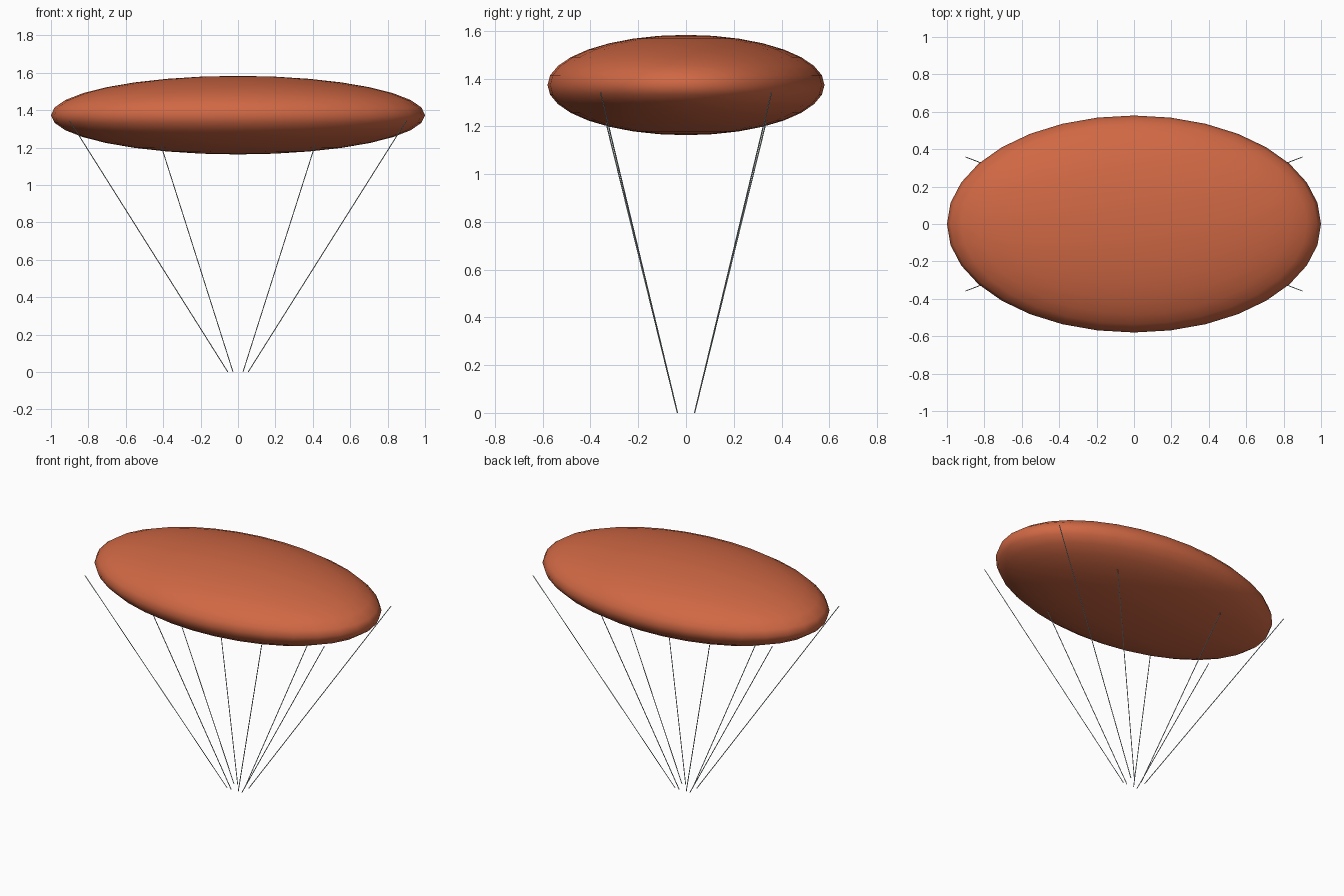
import bpy
from mathutils import Vector

cube = bpy.data.objects.get("Cube")
if cube:
    bpy.data.objects.remove(cube, do_unlink=True)


def material(name, colour):
    mat = bpy.data.materials.new(name)
    mat.use_nodes = True
    mat.diffuse_color = colour
    mat.node_tree.nodes["Principled BSDF"].inputs["Base Color"].default_value = colour
    return mat


canopy_red = material("canopy_terracotta", (0.63, 0.138, 0.058, 1))
line_grey = material("line_pale_grey", (0.55, 0.65, 0.68, 1))

# Canopy: flattened smooth ellipsoid
bpy.ops.mesh.primitive_uv_sphere_add(segments=32, ring_count=16, radius=1,
                                     location=(0, 0, 1.373))
canopy = bpy.context.object
canopy.name = "canopy"
canopy.scale = (1, 0.58, 0.21)
bpy.ops.object.transform_apply(location=False, rotation=False, scale=True)
bpy.ops.object.shade_smooth()
canopy.data.materials.append(canopy_red)


# Suspension lines: thin rods fanning up to the canopy
def rod(name, start, end, radius=0.0026):
    start, end = Vector(start), Vector(end)
    span = end - start
    bpy.ops.mesh.primitive_cylinder_add(vertices=6, radius=radius, depth=span.length,
                                        location=(start + end) / 2)
    obj = bpy.context.object
    obj.name = name
    obj.rotation_euler = span.to_track_quat("Z", "Y").to_euler()
    bpy.ops.object.shade_smooth_by_angle()
    obj.data.materials.append(line_grey)


lines = {
    "outer": ((0.055, 0.036, 0.001), (0.9, 0.358, 1.343)),
    "inner": ((0.027, 0.036, 0.001), (0.413, 0.335, 1.216)),
}
for kind, (low, high) in lines.items():
    for side, sx in (("left", 1), ("right", -1)):
        for end, sy in (("back", 1), ("front", -1)):
            flip = Vector((sx, sy, 1))
            rod(f"{kind}_line_{end}_{side}", Vector(low) * flip, Vector(high) * flip)
